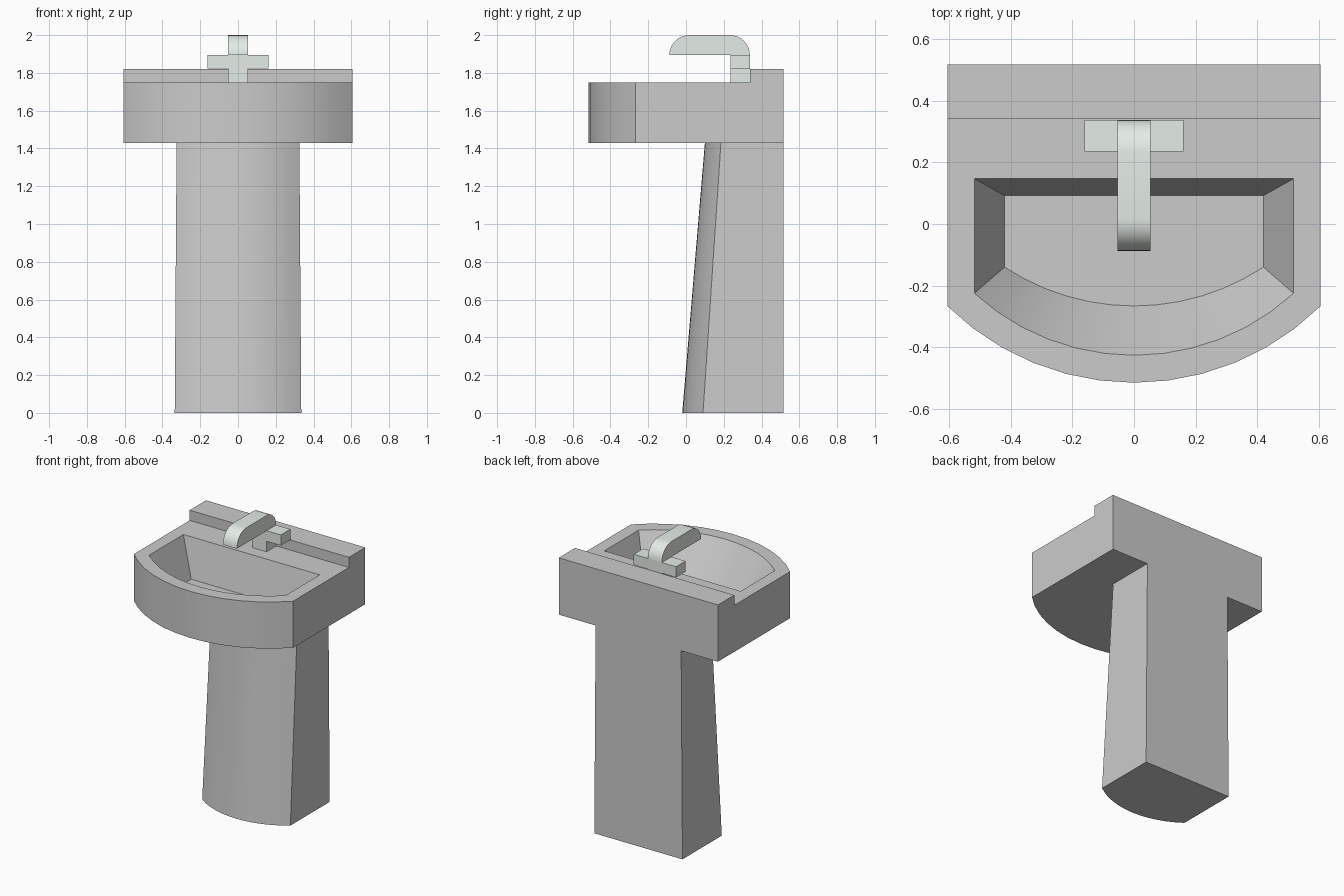
import bpy, bmesh, math

if "Cube" in bpy.data.objects:
    bpy.data.objects.remove(bpy.data.objects["Cube"])

SEG = 12


def d_loop(bm, w, back, side, front, z):
    """D-shaped ring of verts: back-left, curved front from left to right, back-right."""
    s = side - front
    r = (w * w + s * s) / (2 * s)
    a = math.asin(w / r)
    pts = [(-w, back)]
    for i in range(SEG + 1):
        t = -a + 2 * a * i / SEG
        pts.append((r * math.sin(t), front + r - r * math.cos(t)))
    pts.append((w, back))
    return [bm.verts.new((x, y, z)) for x, y in pts]


def bridge(bm, a, b, start=0, end=None):
    n = len(a)
    for i in range(start, n if end is None else end):
        j = (i + 1) % n
        bm.faces.new((a[i], a[j], b[j], b[i]))


def finish(bm, name, mat=None):
    bmesh.ops.recalc_face_normals(bm, faces=bm.faces)
    me = bpy.data.meshes.new(name)
    bm.to_mesh(me)
    bm.free()
    ob = bpy.data.objects.new(name, me)
    bpy.context.collection.objects.link(ob)
    if mat:
        me.materials.append(mat)
    bpy.ops.object.select_all(action='DESELECT')
    ob.select_set(True)
    bpy.context.view_layer.objects.active = ob
    bpy.ops.object.shade_smooth_by_angle(angle=math.radians(30))
    return ob


def prism_x(name, profile, w, mat):
    """Extrude a (y, z) profile symmetrically along x."""
    bm = bmesh.new()
    a, b = [[bm.verts.new((x, y, z)) for y, z in profile] for x in (-w, w)]
    bm.faces.new(a)
    bm.faces.new(b)
    bridge(bm, a, b)
    return finish(bm, name, mat)


# basin: D-shaped body with raised back ledge and sunken bowl
W, BACK, STEP = 0.605, 0.517, 0.34
bm = bmesh.new()
bottom = d_loop(bm, W, BACK, -0.267, -0.515, 1.43)
top = d_loop(bm, W, STEP, -0.267, -0.515, 1.75)
rim = d_loop(bm, 0.518, 0.147, -0.225, -0.426, 1.75)
floor = d_loop(bm, 0.42, 0.092, -0.14, -0.266, 1.49)
ledge = [[bm.verts.new((x, y, 1.82)) for y in (STEP, BACK)] for x in (-W, W)]
bridge(bm, bottom, top, 1, len(top) - 2)
bridge(bm, top, rim)
bridge(bm, rim, floor)
bm.faces.new(floor)
bm.faces.new(bottom)
for e, f, l in ((0, 1, ledge[0]), (-1, -2, ledge[1])):
    bm.faces.new((bottom[e], bottom[f], top[f], top[e], l[0], l[1]))
(l0, k0), (l1, k1) = ledge
bm.faces.new((top[0], top[-1], l1, l0))
bm.faces.new((l0, l1, k1, k0))
bm.faces.new((k0, k1, bottom[-1], bottom[0]))
finish(bm, "basin")

# pedestal: tapering column with a curved front
bm = bmesh.new()
low = d_loop(bm, 0.335, BACK, 0.09, -0.02, 0.0)
high = d_loop(bm, 0.325, BACK, 0.185, 0.10, 1.43)
bridge(bm, low, high)
bm.faces.new(low)
bm.faces.new(high)
finish(bm, "pedestal")

# tap: stem, cross bar and rounded spout
metal = bpy.data.materials.new("tap_finish")
metal.diffuse_color = (0.78, 0.84, 0.79, 1)
metal.use_nodes = True
metal.node_tree.nodes["Principled BSDF"].inputs["Base Color"].default_value = metal.diffuse_color


def rect(y0, y1, z0, z1):
    return [(y0, z0), (y1, z0), (y1, z1), (y0, z1)]


prism_x("tap_stem", rect(0.235, 0.338, 1.75, 1.822), 0.053, metal)
prism_x("tap_cross_bar", rect(0.235, 0.338, 1.822, 1.895), 0.161, metal)
R = 0.105
spout = []
for cy, a0 in ((0.338 - R, 0), (-0.088 + R, 90)):
    for i in range(9):
        t = math.radians(a0 + 90 * i / 8)
        spout.append((cy + R * math.cos(t), 1.895 + R * math.sin(t)))
prism_x("tap_spout", spout, 0.053, metal)
